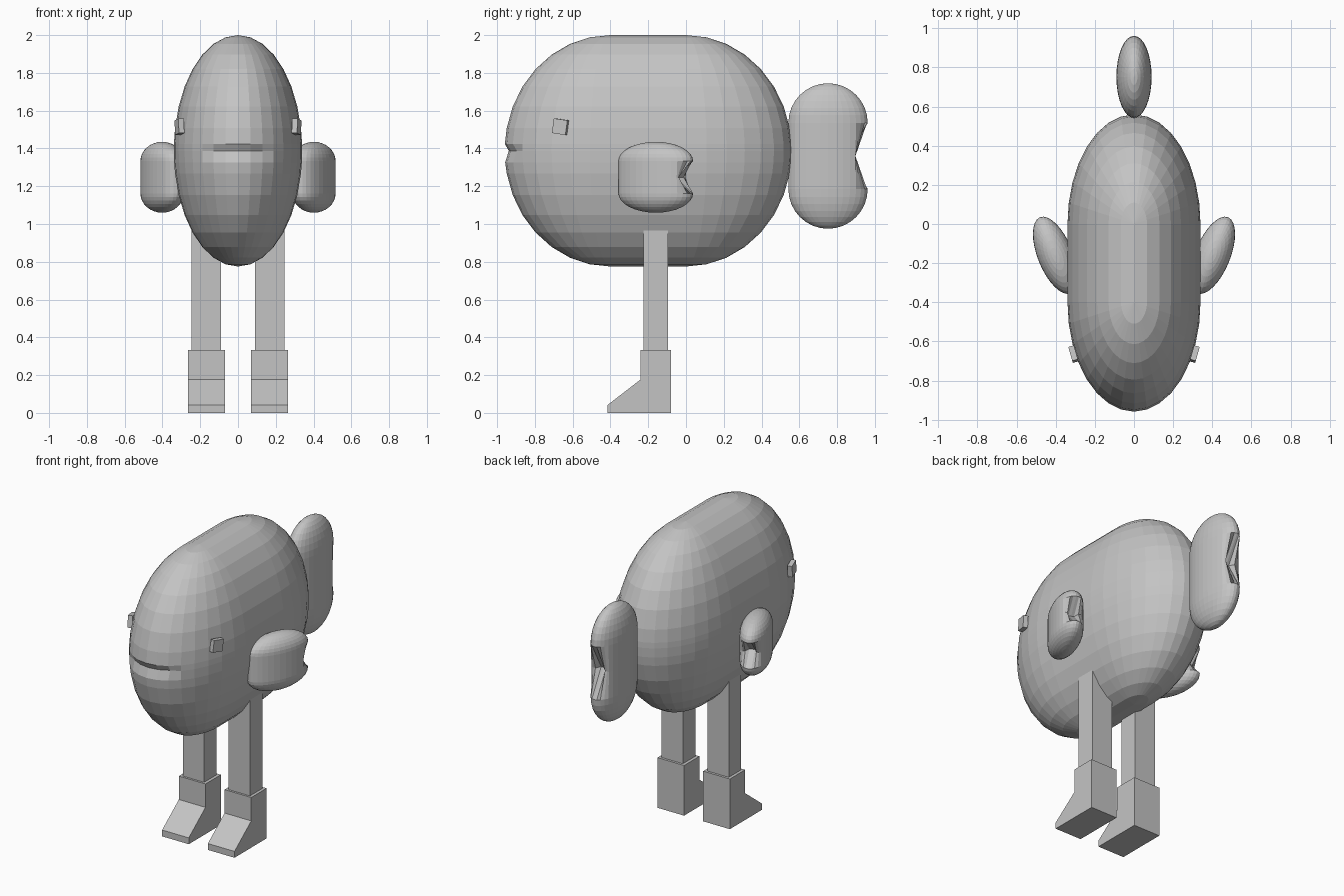
import bpy, bmesh, math
from math import sin, cos, pi, sqrt, radians

if "Cube" in bpy.data.objects:
    bpy.data.objects.remove(bpy.data.objects["Cube"])

grey = bpy.data.materials.new("plain grey")
grey.diffuse_color = (0.55, 0.55, 0.55, 1)
grey.use_nodes = True
grey.node_tree.nodes["Principled BSDF"].inputs["Base Color"].default_value = grey.diffuse_color


def finish(name, bm):
    bmesh.ops.remove_doubles(bm, verts=bm.verts[:], dist=1e-4)
    bmesh.ops.recalc_face_normals(bm, faces=bm.faces[:])
    me = bpy.data.meshes.new(name)
    bm.to_mesh(me)
    bm.free()
    me.materials.append(grey)
    ob = bpy.data.objects.new(name, me)
    bpy.context.collection.objects.link(ob)
    return ob


def loft(name, rings):
    """Skin a stack of closed rings with equal point counts."""
    bm = bmesh.new()
    vs = [[bm.verts.new(p) for p in r] for r in rings]
    n = len(rings[0])
    for a, b in zip(vs, vs[1:]):
        for i in range(n):
            j = (i + 1) % n
            bm.faces.new((a[i], a[j], b[j], b[i]))
    return finish(name, bm)


def prism(name, profile, x0, x1):
    """Extrude a (y, z) outline along x."""
    bm = bmesh.new()
    f = bm.faces.new([bm.verts.new((x0, y, z)) for y, z in profile])
    ext = bmesh.ops.extrude_face_region(bm, geom=[f])["geom"]
    bmesh.ops.translate(bm, vec=(x1 - x0, 0, 0),
                        verts=[v for v in ext if isinstance(v, bmesh.types.BMVert)])
    return finish(name, bm)


# body: ellipsoid split lengthwise, with a small mouth groove in front
lats = sorted([sin(radians(11.25 * k)) for k in range(-8, 9)] + [-0.1, 0.06])
rings = []
for s in lats:
    c = sqrt(max(0, 1 - s * s))
    ring = []
    for half, cy in ((0, 0.0), (pi, -0.40)):
        for i in range(17):
            a = half + pi * i / 16
            y = cy + 0.56 * c * sin(a)
            if abs(s) < 1e-6 and half and abs(i - 8) <= 2:
                y += 0.022
            ring.append((0.34 * c * cos(a), y, 1.3875 + 0.6125 * s))
    rings.append(ring)
loft("body", rings)


# two-lobed fin shape, notched at its rear edge
def fin(name, centre, zscale, turn=0.0, side=1):
    levels = [(cos(radians(t)), -0.175 + 0.21 * sin(radians(t))) for t in
              [-90 + 11.25 * k for k in range(9)]]
    levels += [(1, 0)] + [(c, -z) for c, z in reversed(levels)]
    out = []
    for c, z in levels:
        ring = []
        for i in range(32):
            a = 2 * pi * i / 32
            x, y = 0.09 * c * cos(a), 0.21 * c * sin(a)
            if z == 0:
                y = min(y, 0.11 if abs(i - 8) <= 1 else 0.145)
            px = x * cos(turn) + y * sin(turn) + centre[0]
            py = -x * sin(turn) + y * cos(turn) + centre[1]
            ring.append((side * px, py, centre[2] + z * zscale))
        out.append(ring)
    loft(name, out)


fin("tail_fin", (0, 0.752, 1.36), 1.0)

foot = [(-0.415, 0), (-0.415, 0.042), (-0.24, 0.177), (-0.24, 0.332),
        (-0.08, 0.332), (-0.08, 0)]
shin = [(-0.226, 0.3), (-0.226, 0.98), (-0.096, 0.98), (-0.096, 0.3)]

for side, label in ((1, "right"), (-1, "left")):
    fin("side_fin_" + label, (0.402, -0.16, 1.2475), 0.487, radians(22), side)
    prism("leg_" + label, shin, side * 0.09, side * 0.246)
    prism("foot_" + label, foot, side * 0.07, side * 0.265)
    # eye: small tilted plate on the side of the head
    bm = bmesh.new()
    bmesh.ops.create_cube(bm, size=1)
    eye = finish("eye_" + label, bm)
    eye.scale = (0.03, 0.075, 0.078)
    eye.rotation_euler = (radians(-8), 0, radians(-16 * side))
    eye.location = (side * 0.31, -0.665, 1.515)
